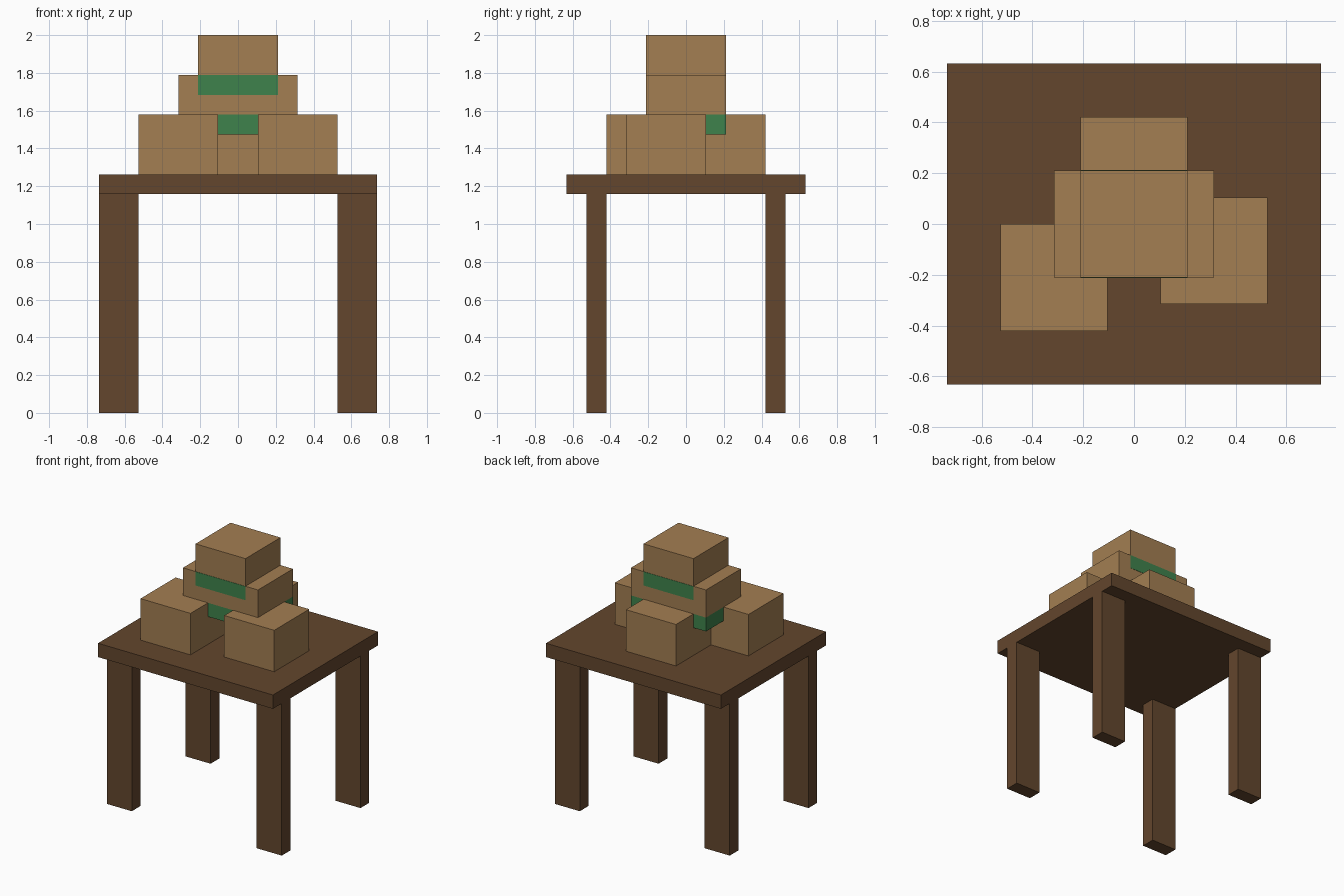
import bpy

cube = bpy.data.objects.get("Cube")
if cube:
    bpy.data.objects.remove(cube, do_unlink=True)

U = 2 / 19  # module size: the whole model is 19 modules tall


def srgb(*rgb):
    return [((c / 255 + 0.055) / 1.055) ** 2.4 for c in rgb] + [1]


def material(name, colour):
    mat = bpy.data.materials.new(name)
    mat.use_nodes = True
    mat.diffuse_color = colour
    bsdf = mat.node_tree.nodes["Principled BSDF"]
    bsdf.inputs["Base Color"].default_value = colour
    bsdf.inputs["Roughness"].default_value = 0.9
    return mat


wood = material("dark wood", srgb(99, 70, 45))
card = material("cardboard", srgb(163, 126, 82))
green = material("green wrap", srgb(63, 130, 76))


def block(name, x, y, z, mat):
    """Box from (low, high) ranges in modules."""
    spans = (x, y, z)
    bpy.ops.mesh.primitive_cube_add(size=1, location=[U * sum(s) / 2 for s in spans])
    obj = bpy.context.object
    obj.name = name
    obj.scale = [U * (s[1] - s[0]) for s in spans]
    bpy.ops.object.transform_apply(location=False, rotation=False, scale=True)
    obj.data.materials.append(mat)


# Table
block("table_top", (-7, 7), (-6, 6), (11, 12), wood)
for side, sx in (("right", -1), ("left", 1)):
    for end, sy in (("front", -1), ("back", 1)):
        block(f"{end}_{side}_leg", sorted((5 * sx, 7 * sx)),
              sorted((4 * sy, 5 * sy)), (0, 11), wood)

# Bottom layer of boxes
block("right_box", (-5, -1), (-4, 0), (12, 15), card)
block("left_box", (1, 5), (-3, 1), (12, 15), card)
block("back_box", (-2, 2), (0, 4), (12, 15), card)

# Stacked boxes, each with a green wrap hanging below it
block("middle_box", (-3, 3), (-2, 2), (15, 17), card)
block("middle_wrap", (-3, 3), (-2, 2), (14, 15), green)
block("top_box", (-2, 2), (-2, 2), (17, 19), card)
block("top_wrap", (-2, 2), (-2.02, 2.02), (16, 17), green)
